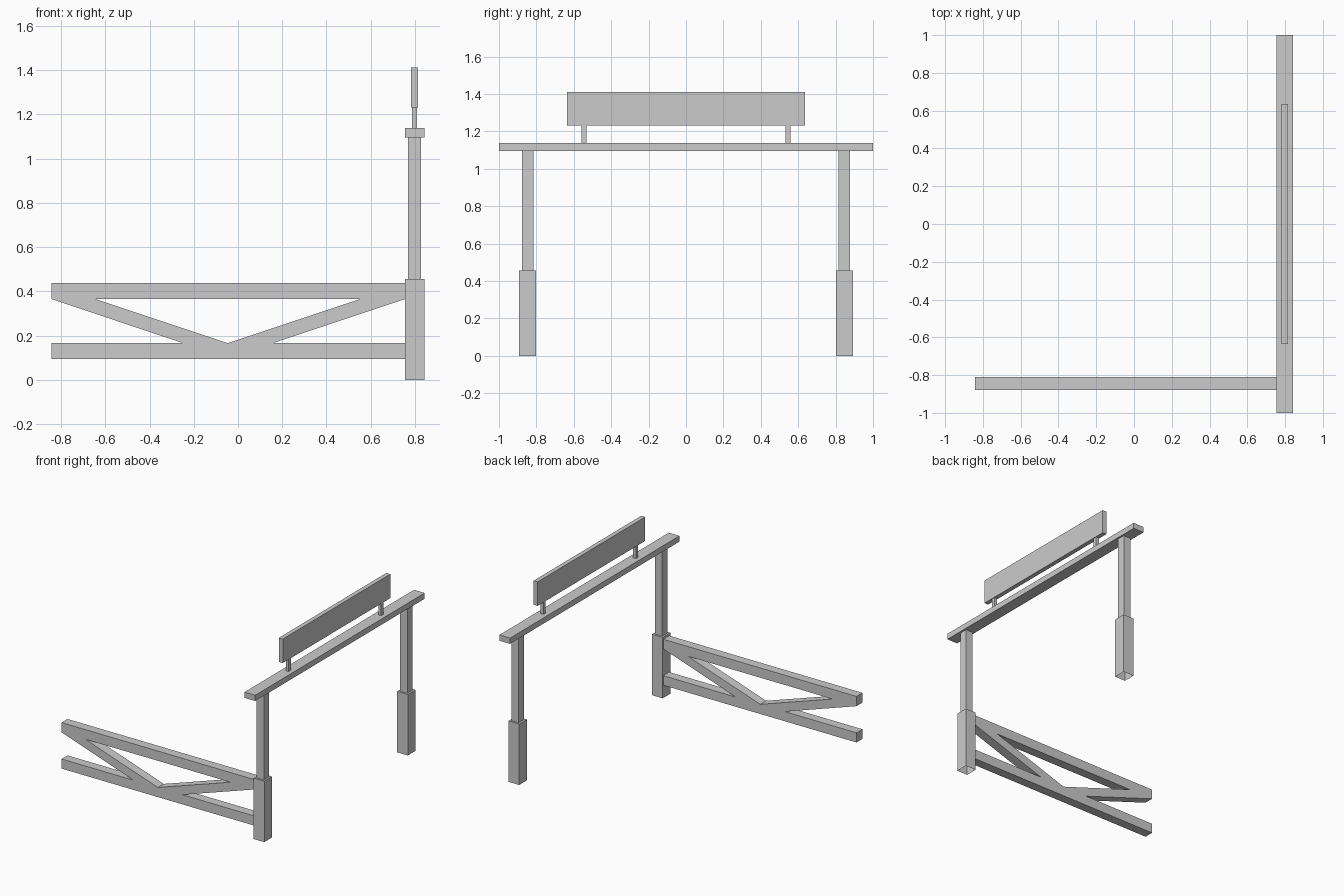
import bpy, bmesh
from math import pi

if "Cube" in bpy.data.objects:
    bpy.data.objects.remove(bpy.data.objects["Cube"])

def box(name, lo, hi, open_bottom=False):
    bm = bmesh.new()
    bmesh.ops.create_cube(bm, size=1)
    for v in bm.verts:
        v.co = [(a + b) / 2 + c * (b - a) for a, b, c in zip(lo, hi, v.co)]
    if open_bottom:
        bm.normal_update()
        bmesh.ops.delete(bm, geom=[f for f in bm.faces if f.normal.z < -0.9], context='FACES_ONLY')
    me = bpy.data.meshes.new(name)
    bm.to_mesh(me)
    bm.free()
    ob = bpy.data.objects.new(name, me)
    bpy.context.collection.objects.link(ob)
    return ob

def pillar(name, x, y, half_x, half_y, z0, z1, open_bottom=False):
    return box(name, (x - half_x, y - half_y, z0), (x + half_x, y + half_y, z1), open_bottom)

X = 0.798

# Posts and sign supports, one pair on each side
for side, s in (("front", -1), ("back", 1)):
    pillar(side + "_post_base", X, s * 0.847, 0.044, 0.0455, 0, 0.455, True)
    pillar(side + "_post", X, s * 0.847, 0.03, 0.031, 0.455, 1.095)
    pillar(side + "_sign_support", X, s * 0.546, 0.0115, 0.0135, 1.138, 1.232)

# Cross beam and blank sign board
pillar("cross_beam", X, 0, 0.044, 1.0, 1.095, 1.138)
pillar("sign_board", X, 0, 0.0165, 0.635, 1.232, 1.411)

# Fence: rails and V brace in one outline with a triangular opening
L, R = -0.842, 0.754
Z0, Z1, Z2, Z3 = 0.094, 0.166, 0.365, 0.438
outline = [(L, Z0), (R, Z0), (R, Z1), (0.157, Z1), (R, Z2), (R, Z3),
           (L, Z3), (L, Z2), (-0.249, Z1), (L, Z1)]
opening = [(-0.643, Z2), (-0.046, Z1), (0.552, Z2)]
cu = bpy.data.curves.new("fence", 'CURVE')
cu.dimensions = '2D'
cu.fill_mode = 'BOTH'
cu.extrude = 0.035
for pts in (outline, opening):
    sp = cu.splines.new('POLY')
    sp.points.add(len(pts) - 1)
    for p, (x, z) in zip(sp.points, pts):
        p.co = (x, z, 0, 1)
    sp.use_cyclic_u = True
fence = bpy.data.objects.new("fence", cu)
bpy.context.collection.objects.link(fence)
fence.rotation_euler.x = pi / 2
fence.location.y = -0.845
bpy.context.view_layer.objects.active = fence
fence.select_set(True)
bpy.ops.object.convert(target='MESH')

# Weld the fence and keep its faces flat
bm = bmesh.new()
bm.from_mesh(fence.data)
bmesh.ops.remove_doubles(bm, verts=bm.verts, dist=0.0001)
bmesh.ops.recalc_face_normals(bm, faces=bm.faces)
for f in bm.faces:
    f.smooth = False
bm.to_mesh(fence.data)
bm.free()
